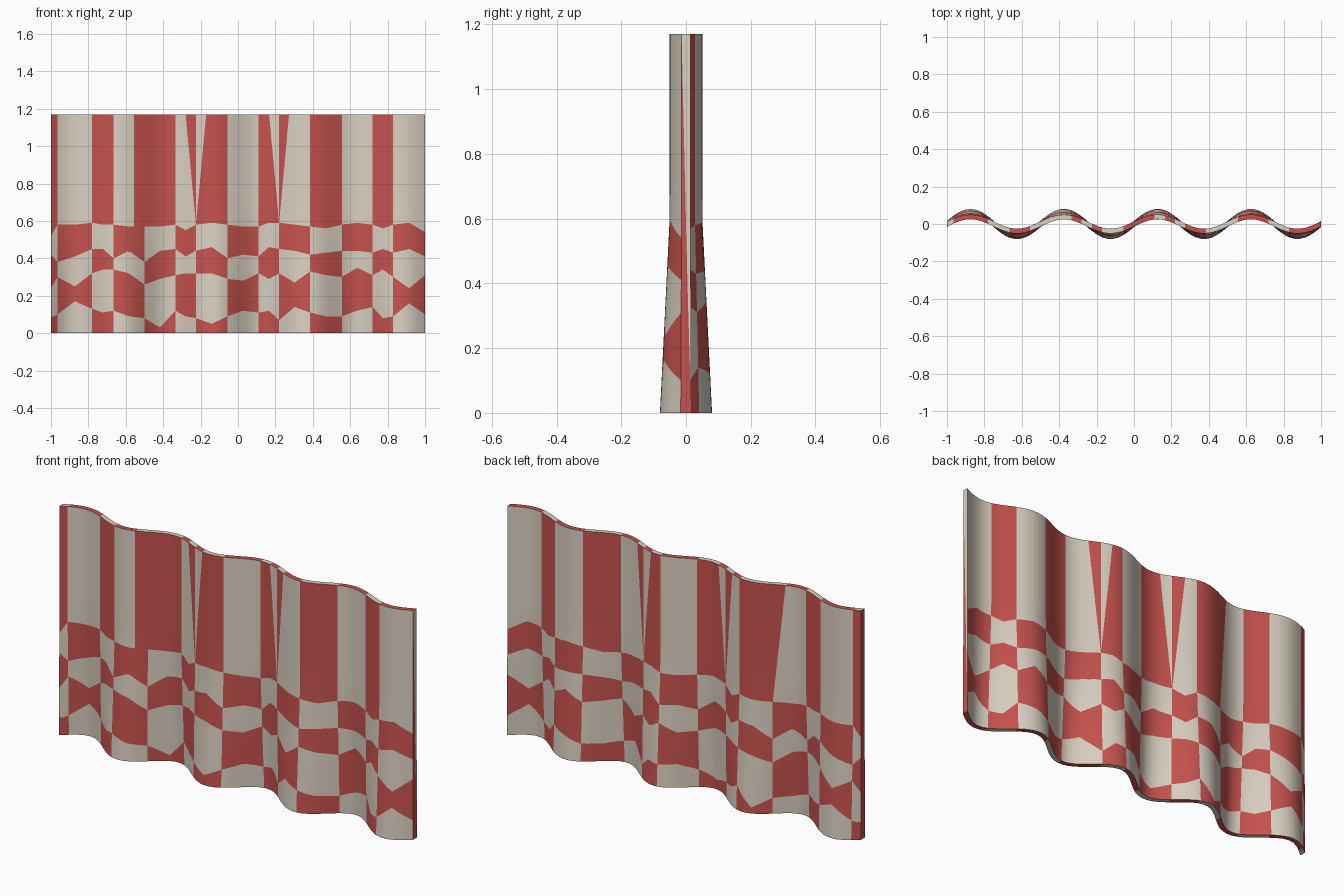
import bpy
import bmesh
from math import sin, cos, pi, sqrt

default = bpy.data.objects.get("Cube")
if default:
    bpy.data.objects.remove(default, do_unlink=True)

HEIGHT = 1.17
HALF_THICK = 0.0125
STEPS = 6          # slices per column
TALL_ROWS = 6      # slices of the tall striped band
RED, CREAM = 0, 1


def make_material(name, colour):
    mat = bpy.data.materials.new(name)
    mat.use_nodes = True
    mat.diffuse_color = colour
    mat.node_tree.nodes["Principled BSDF"].inputs["Base Color"].default_value = colour
    return mat


# Column edges: x in the checked hem, then x at the top of the stripes
edges = [(-1, -1), (-.965, -.965), (-.78, -.78), (-.665, -.665),
         (-.555, -.555), (-.5, -.555), (-.335, -.335),
         (-.225, -.28), (-.225, -.225), (-.225, -.17),
         (-.055, -.055), (.11, .11),
         (.22, .166), (.22, .22), (.22, .273),
         (.385, .385), (.555, .555), (.72, .72), (.83, .83), (1, 1)]
WEDGE = 4          # narrow column that differs between front and back

# Ragged check borders in hundredths, at each column edge and middle
borders = [
    [9, 9, 10, 17, 13, 11, 12, 9, 8, 3, 12, 9, 8, 5, 9,
     12, 11, 12, 7, 14, 11, 9, 9, 12, 14, 8, 9, 16, 10],
    [24, 27, 30, 25, 32, 34, 34, 32, 26, 29, 31, 32, 32, 32, 29,
     28, 32, 29, 32, 27, 33, 31, 30, 35, 31, 34, 30, 24, 31],
    [42, 40, 38, 41, 45, 45, 40, 44, 38, 44, 45, 41, 44, 46, 40,
     42, 41, 46, 45, 44, 42, 43, 44, 44, 43, 45, 43, 45, 41],
    [52, 55, 58, 58, 59, 58, 58, 57, 57, 57, 58, 55, 58, 59, 58,
     57, 57, 59, 59, 58, 57, 56, 58, 59, 58, 56, 58, 59, 54],
]
lows = sorted({low for i, (low, high) in enumerate(edges) if i != WEDGE})
knots = [lows[0]]
for a, b in zip(lows, lows[1:]):
    knots += [(a + b) / 2, b]


def border_height(row, x):
    for k in range(len(knots) - 1):
        a, b = knots[k], knots[k + 1]
        if x <= b:
            t = (x - a) / (b - a)
            return (row[k] * (1 - t) + row[k + 1] * t) / 100
    return row[-1] / 100


def wave_point(x, z, side):
    # Folds are deeper towards the hem
    amp = 0.038 + 0.03 * max(0, 1 - z / 0.6)
    slope = amp * 4 * pi * cos(4 * pi * (x + 1))
    y = amp * sin(4 * pi * (x + 1))
    return (x, y + side * HALF_THICK * sqrt(1 + slope * slope), z)


def tone(column, band, front=False):
    parity = column - (column >= WEDGE)
    if column == WEDGE and band == 0 and front:
        parity += 1
    return RED if (parity + band) % 2 == 0 else CREAM


bm = bmesh.new()


def quad(verts, material):
    face = bm.faces.new(verts)
    face.material_index = material
    face.smooth = True


# Stations along the cloth, each a pair of vertical strips (front, back)
stations, owner = [], []
for c in range(len(edges) - 1):
    (la, ha), (lb, hb) = edges[c], edges[c + 1]
    for s in range(STEPS):
        t = s / STEPS
        stations.append((la + (lb - la) * t, ha + (hb - ha) * t))
        owner.append(c)
stations.append(edges[-1])

strips = []
for low, high in stations:
    heights = [0] + [border_height(row, low) for row in borders]
    base = heights[-1]
    points = [(low, z) for z in heights]
    for r in range(1, TALL_ROWS + 1):
        t = r / TALL_ROWS
        points.append((low + (high - low) * t, base + (HEIGHT - base) * t))
    strips.append([[bm.verts.new(wave_point(x, z, side)) for x, z in points]
                   for side in (-1, 1)])

# Cloth faces and the top and bottom rims
rows = len(strips[0][0]) - 1
for i, c in enumerate(owner):
    (fa, ba), (fb, bb) = strips[i], strips[i + 1]
    for r in range(rows):
        band = max(0, 4 - r)
        quad((fa[r], fb[r], fb[r + 1], fa[r + 1]), tone(c, band, True))
        quad((bb[r], ba[r], ba[r + 1], bb[r + 1]), tone(c, band))
    quad((fa[-1], fb[-1], bb[-1], ba[-1]), tone(c, -1))
    quad((fb[0], fa[0], ba[0], bb[0]), tone(c, 5))

# Side rims: plain at one end, a tapering red strip at the other
front, back = strips[0]
for r in range(rows):
    quad((back[r], front[r], front[r + 1], back[r + 1]), RED)
front, back = strips[-1]
middle = [bm.verts.new(f.co.lerp(b.co, 1 - f.co.z / HEIGHT))
          for f, b in zip(front, back)]
for r in range(rows):
    quad((front[r], middle[r], middle[r + 1], front[r + 1]), RED)
    quad((middle[r], back[r], back[r + 1], middle[r + 1]), CREAM)

bmesh.ops.remove_doubles(bm, verts=bm.verts[:], dist=0.00001)
bmesh.ops.recalc_face_normals(bm, faces=bm.faces[:])

mesh = bpy.data.meshes.new("wavy_cloth")
bm.to_mesh(mesh)
bm.free()
mesh.materials.append(make_material("soft red", (0.57, 0.085, 0.075, 1)))
mesh.materials.append(make_material("warm cream", (0.70, 0.635, 0.54, 1)))
cloth = bpy.data.objects.new("wavy_cloth", mesh)
bpy.context.collection.objects.link(cloth)
bpy.ops.object.select_all(action='DESELECT')
cloth.select_set(True)
bpy.context.view_layer.objects.active = cloth
bpy.ops.object.shade_smooth_by_angle(angle=0.7)
